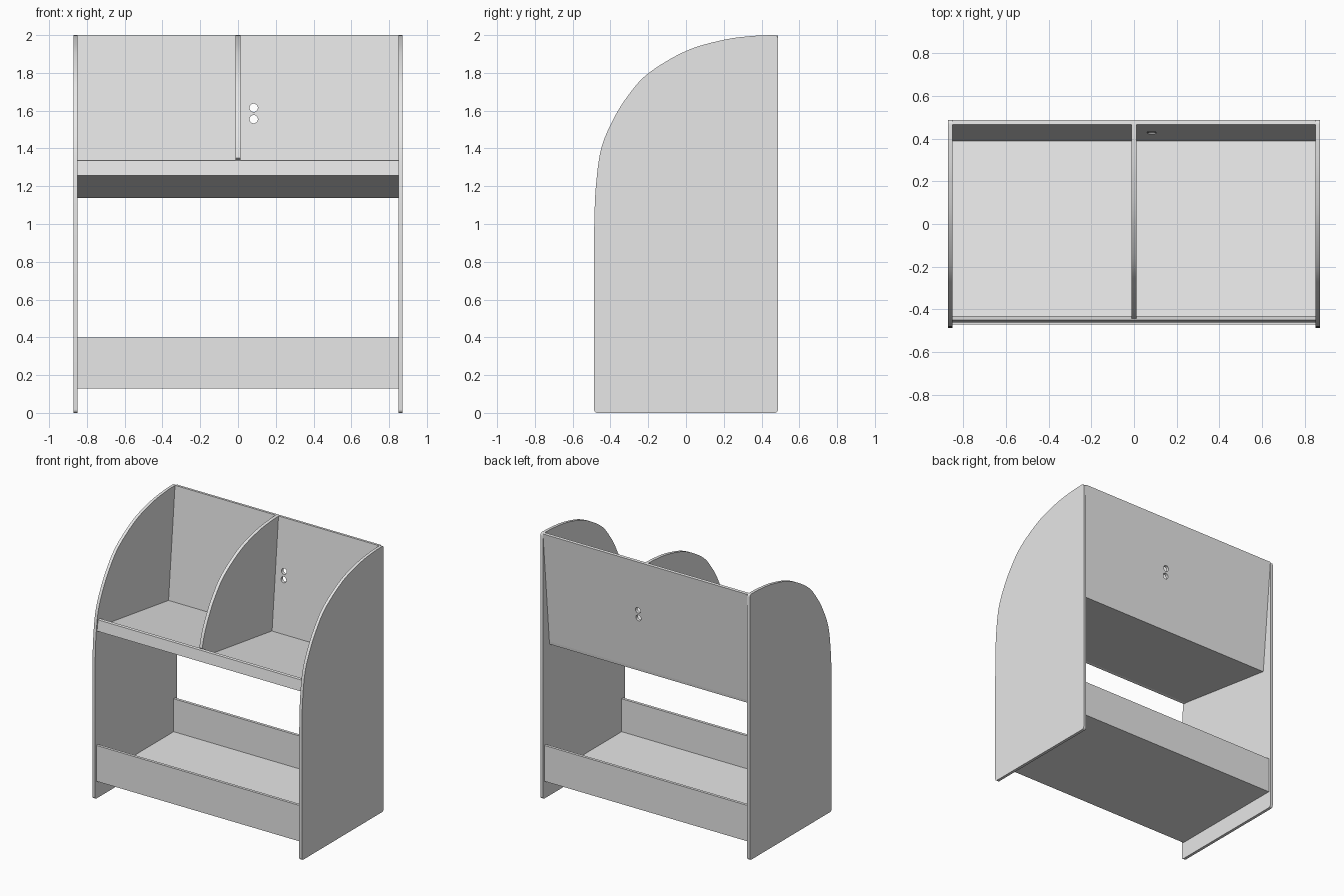
import bpy, bmesh, math
from mathutils import Vector

if "Cube" in bpy.data.objects:
    bpy.data.objects.remove(bpy.data.objects["Cube"])

mat = bpy.data.materials.new("light_grey")
mat.diffuse_color = (0.8, 0.8, 0.8, 1)
mat.use_nodes = True
mat.node_tree.nodes["Principled BSDF"].inputs["Base Color"].default_value = mat.diffuse_color


def board(name, profile, x0, x1):
    """Extrude a (y, z) profile along x."""
    bm = bmesh.new()
    face = bm.faces.new([bm.verts.new((x0, y, z)) for y, z in profile])
    ext = bmesh.ops.extrude_face_region(bm, geom=[face])
    moved = [v for v in ext["geom"] if isinstance(v, bmesh.types.BMVert)]
    bmesh.ops.translate(bm, verts=moved, vec=(x1 - x0, 0, 0))
    bmesh.ops.recalc_face_normals(bm, faces=bm.faces)
    me = bpy.data.meshes.new(name)
    bm.to_mesh(me)
    bm.free()
    me.materials.append(mat)
    ob = bpy.data.objects.new(name, me)
    bpy.context.collection.objects.link(ob)
    return ob


def spline(points, steps=8):
    """Smooth curve through the points."""
    p = [Vector(q) for q in points]
    p = [2 * p[0] - p[1]] + p + [2 * p[-1] - p[-2]]
    out = []
    for i in range(1, len(p) - 2):
        a, b, c, d = p[i - 1:i + 3]
        for k in range(steps):
            t = k / steps
            out.append(0.5 * (2 * b + (c - a) * t + (2 * a - 5 * b + 4 * c - d) * t * t
                              + (3 * b - a - 3 * c + d) * t ** 3))
    out.append(p[-2])
    return [(v.x, v.y) for v in out]


def corner(cy, cz, r, a0):
    """Quarter-round corner starting at angle a0 and running clockwise."""
    return [(cy + r * math.cos(math.radians(a0 - 15 * k)),
             cz + r * math.sin(math.radians(a0 - 15 * k))) for k in range(7)]


W = 0.85
curve = spline([(-0.487, 0.85), (-0.485, 1.02), (-0.477, 1.2), (-0.45, 1.395), (-0.39, 1.544),
                (-0.31, 1.675), (-0.2, 1.797), (0, 1.916), (0.2, 1.975), (0.36, 1.996), (0.469, 2.0)])

# side panels with a swept front edge
R = 0.018
side = (curve + corner(0.487 - R, 2 - R, R, 90)[1:] + corner(0.487 - R, R, R, 0)
        + corner(-0.487 + R, R, R, -90))
sides = [board("left_side_panel", side, -W - 0.022, -W),
         board("right_side_panel", side, W, W + 0.022)]

# lower shelf with front and back rails
board("lower_shelf", [(-0.47, 0.13), (0.47, 0.13), (0.47, 0.152), (-0.47, 0.152)], -W, W)
for name, s in (("lower_front_rail", -1), ("lower_back_rail", 1)):
    board(name, [(s * 0.47, 0.152), (s * 0.449, 0.152), (s * 0.449, 0.4), (s * 0.47, 0.4)], -W, W)

# upper shelf sloping down to the back, with its lip
board("upper_shelf", [(-0.445, 1.26), (0.408, 1.138), (0.411, 1.16), (-0.442, 1.283)], -W, W)
board("upper_shelf_lip", [(-0.462, 1.257), (-0.45, 1.337), (-0.43, 1.34), (-0.442, 1.26)], -W, W)

# leaning back panel with two round holes
back = board("upper_back_panel", [(0.388, 1.163), (0.411, 1.16), (0.487, 1.998), (0.465, 2.0)], -W, W)
for z in (1.555, 1.615):
    bpy.ops.mesh.primitive_cylinder_add(vertices=32, radius=0.022, depth=0.4,
                                        location=(0.083, 0.43, z), rotation=(math.pi / 2, 0, 0))
    cutter = bpy.context.object
    cutter.data.materials.append(mat)
    bpy.context.view_layer.objects.active = back
    mod = back.modifiers.new("hole", "BOOLEAN")
    mod.operation = "DIFFERENCE"
    mod.object = cutter
    mod.solver = "EXACT"
    bpy.ops.object.modifier_apply(modifier=mod.name)
    bpy.data.objects.remove(cutter)

# centre divider following the side curve
front = [(y + 0.018, z) for y, z in curve if z > 1.34 and y + 0.018 < 0.455]
divider = board("centre_divider", [(-0.432, 1.282), (-0.432, 1.34)] + front
                + [(0.465, 2.0), (0.39, 1.164)], -0.012, 0.012)

# smooth the curved edges
bpy.ops.object.select_all(action="DESELECT")
for ob in sides + [divider, back]:
    ob.select_set(True)
    bpy.context.view_layer.objects.active = ob
bpy.ops.object.shade_smooth_by_angle(angle=math.radians(30))
